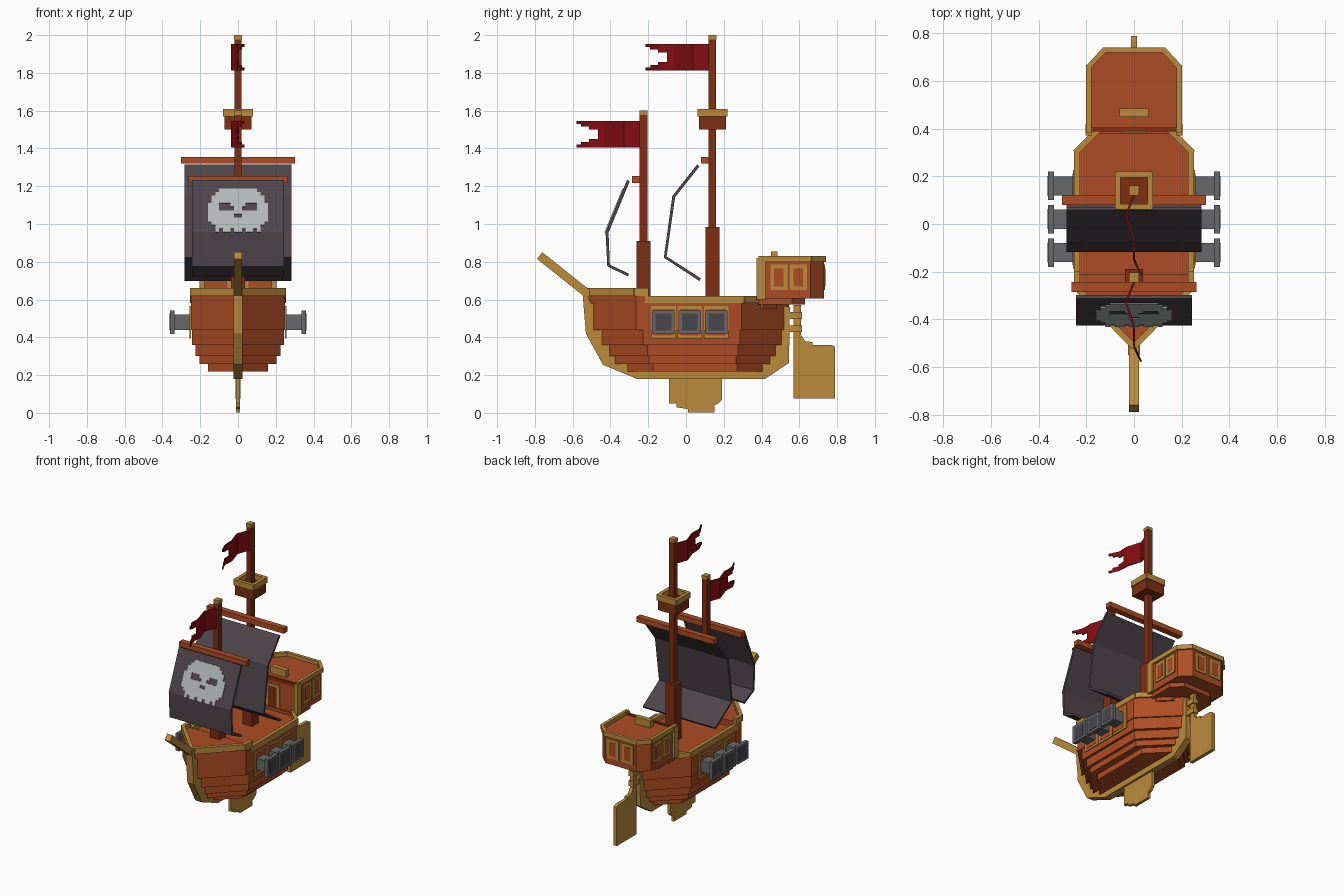
import bpy, bmesh
from mathutils import Vector, Matrix

old = bpy.data.objects.get("Cube")
if old:
    bpy.data.objects.remove(old, do_unlink=True)


def material(name, r, g, b):
    m = bpy.data.materials.new(name)
    m.use_nodes = True
    m.diffuse_color = (r, g, b, 1)
    m.node_tree.nodes["Principled BSDF"].inputs["Base Color"].default_value = (r, g, b, 1)
    return m


PLANK = material("orange_planks", .42, .073, .018)
DARK = material("dark_wood", .21, .028, .007)
TAN = material("tan_trim", .5, .26, .045)
SAIL = material("sail_cloth", .078, .058, .07)
BONE = material("bone_grey", .46, .48, .48)
IRON = material("iron", .14, .14, .145)
BORE = material("dark_iron", .065, .06, .075)
RED = material("flag_red", .23, .004, .006)


def finish(name, bm, mat):
    bmesh.ops.recalc_face_normals(bm, faces=bm.faces)
    me = bpy.data.meshes.new(name)
    bm.to_mesh(me)
    bm.free()
    me.materials.append(mat)
    ob = bpy.data.objects.new(name, me)
    bpy.context.scene.collection.objects.link(ob)
    return ob


def prism(name, pts, axis, lo, hi, mat):
    """Extrude a (y, z) outline along x, or an (x, y) outline along z."""
    bm = bmesh.new()
    put = (lambda a, b: (lo, a, b)) if axis == "x" else (lambda a, b: (a, b, lo))
    face = bm.faces.new([bm.verts.new(put(*p)) for p in pts])
    geo = bmesh.ops.extrude_face_region(bm, geom=[face])["geom"]
    step = Vector((hi - lo, 0, 0) if axis == "x" else (0, 0, hi - lo))
    bmesh.ops.translate(bm, vec=step, verts=[g for g in geo if isinstance(g, bmesh.types.BMVert)])
    return finish(name, bm, mat)


def box(name, x0, x1, y0, y1, z0, z1, mat):
    return prism(name, [(x0, y0), (x1, y0), (x1, y1), (x0, y1)], "z", z0, z1, mat)


def beams(name, path, wide, high, mat):
    """Square bars joined along a path, each slightly lengthened to fill corners."""
    bm = bmesh.new()
    for a, b in zip(path, path[1:]):
        a, b = Vector(a), Vector(b)
        d = b - a
        turn = d.to_track_quat("X", "Z").to_matrix().to_4x4()
        size = Matrix.Diagonal((d.length + wide * .6, wide, high, 1))
        bmesh.ops.create_cube(bm, size=1, matrix=Matrix.Translation((a + b) / 2) @ turn @ size)
    return finish(name, bm, mat)


def sheet(name, quads, thick, mat):
    bm = bmesh.new()
    for q in quads:
        bm.faces.new([bm.verts.new(p) for p in q])
    bmesh.ops.remove_doubles(bm, verts=bm.verts, dist=.0005)
    ob = finish(name, bm, mat)
    mod = ob.modifiers.new("thickness", "SOLIDIFY")
    mod.thickness, mod.offset = thick, 0
    return ob


# Hull: stacked plank tiers, pointed at both ends
def plan(w, bow, stern):
    return [(0, bow), (w, bow + w), (w, stern - w), (0, stern), (-w, stern - w), (-w, bow + w)]


for i, (z0, z1, w, bow, stern) in enumerate([
        (.22, .26, .16, -.335, .43), (.26, .30, .205, -.40, .47), (.30, .36, .225, -.43, .50),
        (.36, .44, .243, -.47, .53), (.44, .585, .25, -.515, .545)]):
    prism(f"hull_tier_{i + 1}", plan(w, bow, stern), "z", z0, z1, PLANK)
prism("forecastle", [(0, -.515), (.25, -.265), (.25, -.21), (-.25, -.21), (-.25, -.265)],
      "z", .585, .63, PLANK)

# Tan keel, fin and rudder
prism("keel", [(-.55, .66), (-.53, .42), (-.44, .255), (-.26, .18), (.42, .18), (.545, .265),
               (.55, .56), (.5, .57), (-.5, .58)], "x", -.025, .025, TAN)
prism("keel_fin", [(-.09, .19), (-.09, .05), (-.05, .05), (-.05, .03), (.01, .02), (.01, .003),
                   (.15, .003), (.15, .04), (.17, .05), (.19, .07), (.19, .19)],
      "x", -.01, .01, TAN)
prism("rudder", [(.57, .075), (.79, .075), (.79, .35), (.77, .36), (.67, .36), (.67, .375),
                 (.63, .38), (.61, .41), (.61, .57), (.57, .57)], "x", -.012, .012, TAN)
for z in (.445, .515):
    box("rudder_hinge", -.02, .02, .54, .615, z - .018, z + .018, TAN)
beams("bowsprit", [(0, -.765, .825), (0, -.52, .63)], .042, .045, TAN)

# Rails
e = .24
beams("waist_rail_left", [(e, -.21, .6), (e, .305, .6), (.15, .395, .6)], .025, .037, TAN)
beams("waist_rail_right", [(-e, -.21, .6), (-e, .305, .6), (-.15, .395, .6)], .025, .037, TAN)
beams("bow_rail", [(e, -.205, .64), (e, -.27, .64), (0, -.515, .64), (-e, -.27, .64),
                   (-e, -.205, .64)], .025, .042, TAN)


# Stern cabin: chamfered block with stepped underside
def stern_plan(w, front, back, cut=.07):
    return [(-w, front), (w, front), (w, back - cut), (w - cut, back), (cut - w, back), (-w, back - cut)]


prism("cabin", stern_plan(.19, .39, .73), "z", .605, .805, PLANK)
prism("cabin_step_upper", stern_plan(.175, .38, .63), "z", .575, .605, PLANK)
prism("cabin_step_lower", stern_plan(.15, .37, .48), "z", .55, .58, PLANK)
rim = [(.19, .39), (.19, .66), (.125, .73), (-.125, .73), (-.19, .66), (-.19, .39)]
beams("cabin_rail", [(x, y, .815) for x, y in rim], .022, .032, TAN)
box("cabin_roof_bar", -.06, .06, .45, .485, .8, .855, TAN)
box("cabin_front_beam", -.18, .18, .388, .405, .79, .815, DARK)
for s in (-1, 1):
    box("cabin_post", s * .19 - .013, s * .19 + .013, .372, .42, .6, .82, TAN)

# Windows and door as thin plates
for s in (-1, 1):
    for y in (.492, .595):
        for grow, out, mat in ((0, .197, TAN), (.02, .199, PLANK)):
            lo, hi = sorted((s * .19, s * out))
            box("side_window", lo, hi, y - .045 + grow, y + .045 - grow, .65 + grow, .785 - grow, mat)
    for grow, out, mat in ((0, .737, TAN), (.02, .739, PLANK)):
        box("stern_window", s * .058 - .045 + grow, s * .058 + .045 - grow, .73, out,
            .65 + grow, .785 - grow, mat)
for grow, out, mat in ((0, .383, TAN), (.022, .381, DARK)):
    box("cabin_door", -.055 + grow, .055 - grow, out, .39, .61, .77 - grow, mat)

# Gun ports and cannons on both sides
for s in (-1, 1):
    def span(name, x0, x1, y, hy, hz, mat):
        lo, hi = sorted((s * x0, s * x1))
        box(name, lo, hi, y - hy, y + hy, .48 - hz, .48 + hz, mat)

    for y in (-.12, .02, .16):
        span("port_frame", .25, .256, y, .066, .085, TAN)
        span("port_panel", .25, .258, y, .052, .07, PLANK)
        span("cannon_barrel", .25, .335, y, .04, .04, IRON)
        span("cannon_muzzle", .335, .361, y, .06, .062, IRON)
        span("cannon_bore", .361, .363, y, .042, .045, BORE)

# Masts, yards and crow's nest
for name, y, foot, top, yard_z, yard_w in (("fore", -.225, .91, 1.6, 1.235, .263),
                                           ("main", .14, .985, 2.0, 1.338, .302)):
    box(name + "_mast", -.019, .019, y - .02, y + .02, .58, top - .022, DARK)
    box(name + "_mast_tip", -.02, .02, y - .021, y + .021, top - .022, top, TAN)
    box(name + "_mast_foot", -.037, .037, y - .037, y + .037, .58, foot, DARK)
    box(name + "_yard", -yard_w, yard_w, y - .06, y - .018, yard_z - .018, yard_z + .018, PLANK)
box("crows_nest", -.072, .072, .068, .212, 1.5, 1.575, DARK)
n = .068
beams("crows_nest_rim", [(-n, .14 - n, 1.59), (n, .14 - n, 1.59), (n, .14 + n, 1.59),
                         (-n, .14 + n, 1.59), (-n, .14 - n, 1.59)], .024, .04, TAN)

# Billowing sails
fore = [(-.305, 1.23), (-.418, .955), (-.41, .78), (-.305, .73)]
main = [(.065, 1.31), (-.065, 1.145), (-.11, .825), (.075, .705)]
for name, prof, w in (("fore_sail", fore, .243), ("main_sail", main, .283)):
    sheet(name, [((-w, *a), (w, *a), (w, *b), (-w, *b)) for a, b in zip(prof, prof[1:])], .016, SAIL)

# Skull emblem: pixel plates on the fore sail, mirrored from the centre outward
ROWS = ["#####...", "######..", "#######.", "#######.", "##...###", "#....###",
        "########", ".#######", "########", "#######.", "######..", "#.##.#.."]
(ya, za), (yb, zb) = fore[:2]
cell = .02


def on_sail(x, z):
    return (x, ya + (yb - ya) * (za - z) / (za - zb) - .011, z)


quads = []
for r, row in enumerate(ROWS):
    z = 1.188 - r * cell * .97
    for c, mark in enumerate(row):
        if mark == "#":
            for s in (-1, 1):
                a, b = s * c * cell, s * (c + 1) * cell
                quads.append([on_sail(a, z), on_sail(b, z), on_sail(b, z - cell * .97),
                              on_sail(a, z - cell * .97)])
sheet("skull_emblem", quads, .006, BONE)

# Waving swallow-tailed flags: distance from mast, sideways wave, half notch
WAVE = [(0, 0, 0), (.085, -.033, 0), (.19, 0, 0), (.222, 0, .025), (.27, 0, .04), (.31, .018, .055),
        (.335, .03, .055)]
for name, y, z in (("fore_flag", -.243, 1.475), ("main_flag", .122, 1.883)):
    quads = []
    for (d0, x0, _), (d1, x1, _), gap in zip(WAVE, WAVE[1:], [p[2] for p in WAVE]):
        for lo, hi in ((gap, .071), (-.071, -gap)):
            quads.append([(x0, y - d0, z + lo), (x1, y - d1, z + lo),
                          (x1, y - d1, z + hi), (x0, y - d0, z + hi)])
    sheet(name, quads, .009, RED)
